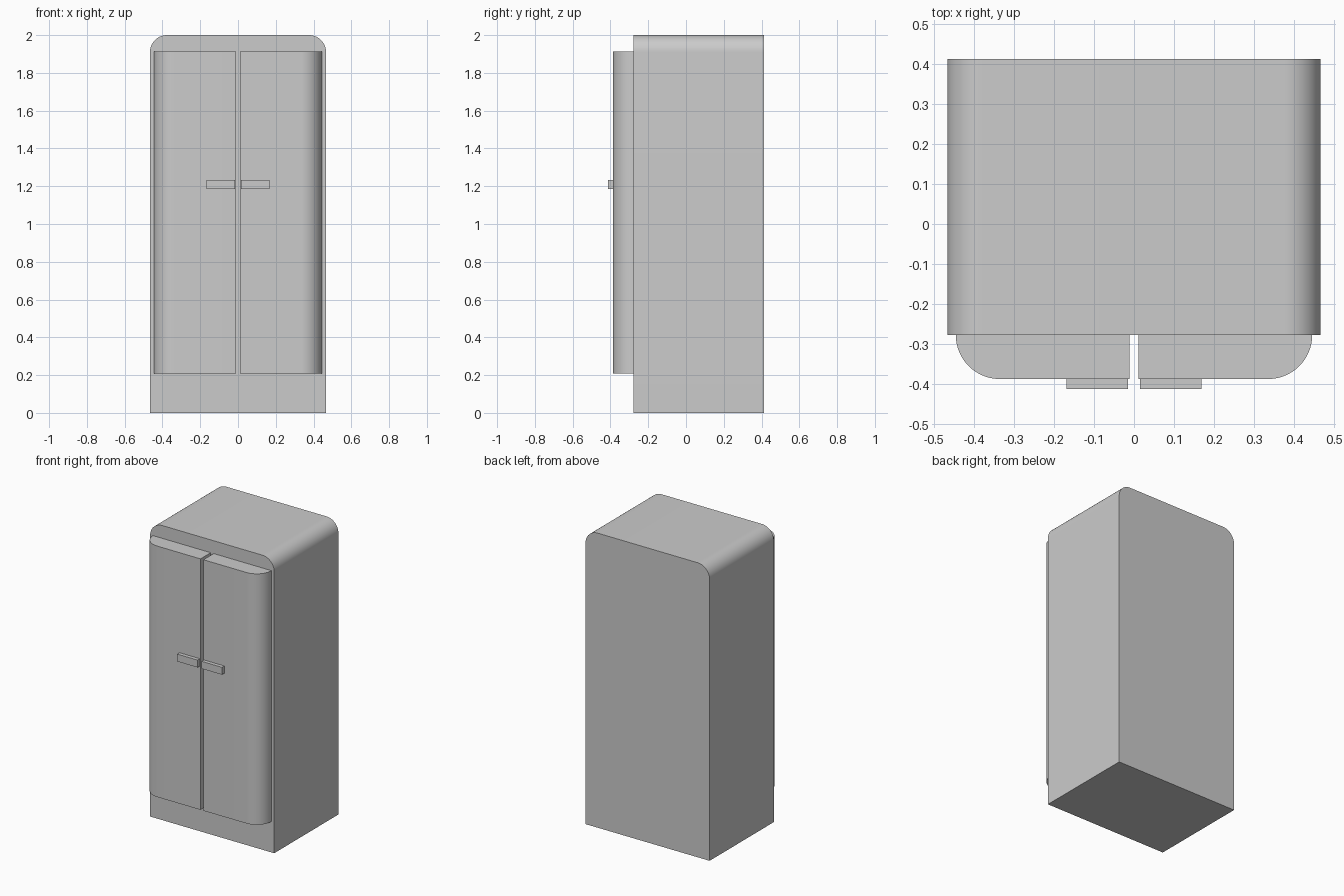
import bpy, bmesh, math
from mathutils import Vector

if "Cube" in bpy.data.objects:
    bpy.data.objects.remove(bpy.data.objects["Cube"])

BACK, BODY_FRONT, DOOR_FRONT, HANDLE_FRONT = 0.412, -0.277, -0.387, -0.412


def arc(cx, cy, r, a0, a1, steps=16):
    """Points on a circular arc, angles in degrees."""
    angles = [math.radians(a0 + (a1 - a0) * i / steps) for i in range(steps + 1)]
    return [(cx + r * math.cos(a), cy + r * math.sin(a)) for a in angles]


def extrude_profile(name, points, direction):
    """Closed solid from a planar outline pushed along a direction."""
    bm = bmesh.new()
    face = bm.faces.new([bm.verts.new(p) for p in points])
    result = bmesh.ops.extrude_face_region(bm, geom=[face], use_keep_orig=True)
    moved = [e for e in result["geom"] if isinstance(e, bmesh.types.BMVert)]
    bmesh.ops.translate(bm, verts=moved, vec=Vector(direction))
    bmesh.ops.recalc_face_normals(bm, faces=bm.faces)
    mesh = bpy.data.meshes.new(name)
    bm.to_mesh(mesh)
    bm.free()
    obj = bpy.data.objects.new(name, mesh)
    bpy.context.collection.objects.link(obj)
    bpy.ops.object.select_all(action='DESELECT')
    bpy.context.view_layer.objects.active = obj
    obj.select_set(True)
    bpy.ops.object.shade_smooth_by_angle(angle=math.radians(30))
    return obj


# Cabinet: front outline with rounded top corners
W, H, R = 0.466, 2.0, 0.09
outline = [(-W, 0), (W, 0)] + arc(W - R, H - R, R, 0, 90) + arc(R - W, H - R, R, 90, 180)
extrude_profile("cabinet", [(x, BODY_FRONT, z) for x, z in outline],
                (0, BACK - BODY_FRONT, 0))

for side, label in ((-1, "left"), (1, "right")):
    # Door: plan outline with a rounded outer front edge
    r = BODY_FRONT - DOOR_FRONT
    plan = [(0.011, BODY_FRONT), (0.011, DOOR_FRONT)] + arc(0.445 - r, BODY_FRONT, r, -90, 0)
    extrude_profile(label + "_door", [(side * x, y, 0.209) for x, y in plan], (0, 0, 1.704))

    # Handle: flat bar beside the gap
    bar = [(0.015, DOOR_FRONT), (0.015, HANDLE_FRONT), (0.168, HANDLE_FRONT), (0.168, DOOR_FRONT)]
    extrude_profile(label + "_handle", [(side * x, y, 1.184) for x, y in bar], (0, 0, 0.05))
